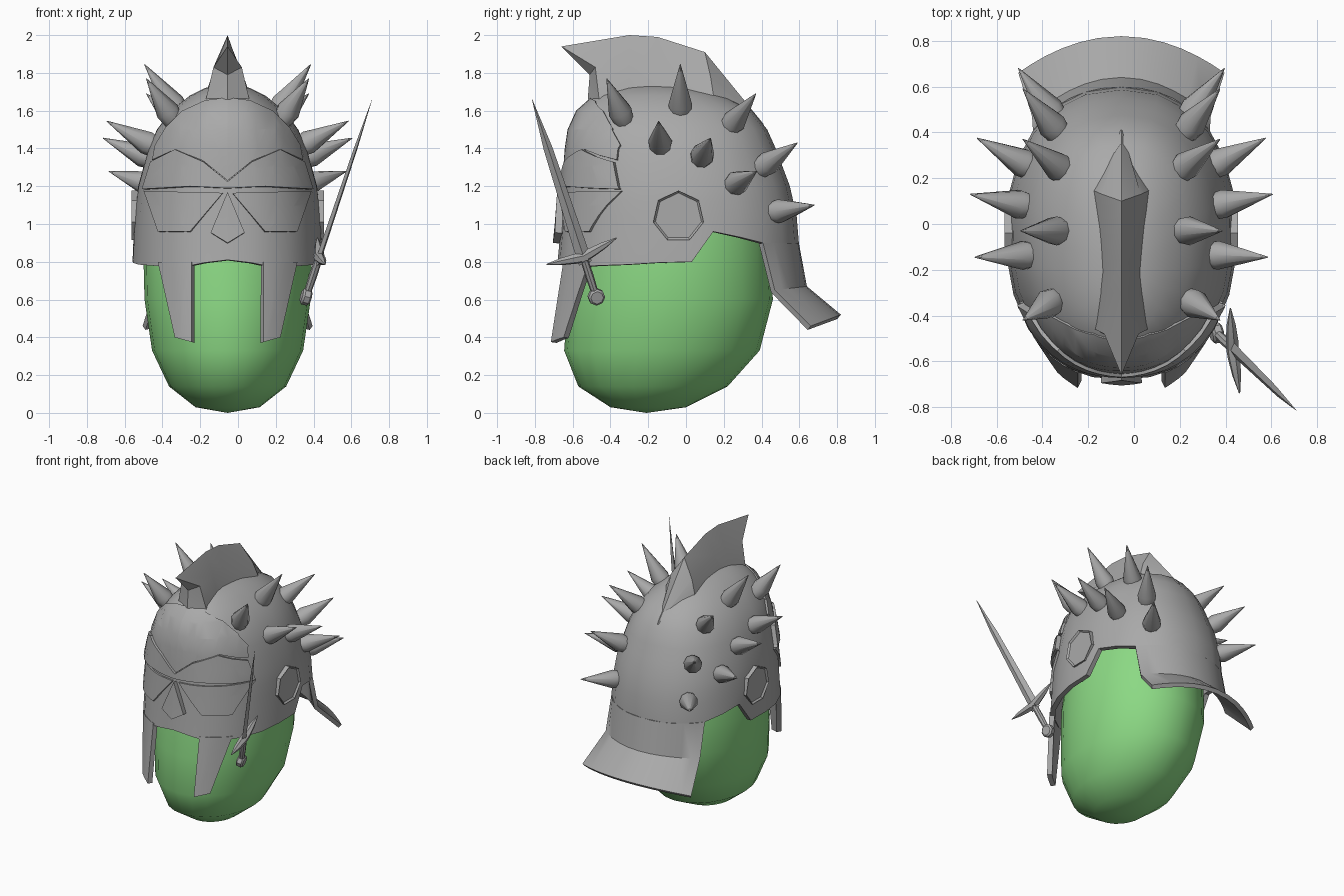
import bpy, bmesh, math
from mathutils import Vector, Matrix

if "Cube" in bpy.data.objects:
    bpy.data.objects.remove(bpy.data.objects["Cube"])

CX = -0.055   # symmetry plane of the head and helmet
N = 2.25      # squareness of the helmet cross-section


def material(name, rgb):
    m = bpy.data.materials.new(name)
    m.diffuse_color = (*rgb, 1)
    m.use_nodes = True
    m.node_tree.nodes["Principled BSDF"].inputs["Base Color"].default_value = m.diffuse_color
    return m


STEEL = material("grey_steel", (0.40, 0.40, 0.40))
GREEN = material("green_skin", (0.26, 0.69, 0.23))


def finish(name, bm, mat, offset=CX, thick=0, angle=35, recalc=True):
    """Turn a bmesh into an object, thicken it inwards and shade it."""
    if recalc:
        bmesh.ops.recalc_face_normals(bm, faces=bm.faces)
    me = bpy.data.meshes.new(name)
    bm.to_mesh(me)
    bm.free()
    ob = bpy.data.objects.new(name, me)
    bpy.context.collection.objects.link(ob)
    me.materials.append(mat)
    ob.location.x = offset
    if thick:
        mod = ob.modifiers.new("thickness", 'SOLIDIFY')
        mod.thickness, mod.offset = thick, -1
        bpy.context.view_layer.objects.active = ob
        bpy.ops.object.modifier_apply(modifier=mod.name)
    ob.data.shade_smooth()
    ob.data.set_sharp_from_angle(angle=math.radians(angle))
    return ob


# z, front y, back y, half width
HELMET = [(0.35, -.76, .60, .46), (0.8, -.68, .60, .505), (1.0, -.66, .595, .50),
          (1.2, -.645, .55, .475), (1.4, -.63, .475, .42), (1.5, -.615, .43, .375),
          (1.6, -.57, .35, .30), (1.68, -.48, .2, .20), (1.72, -.36, .05, .12)]
HEAD = [(.03, -.4, 0, .17), (.14, -.57, .22, .31), (.33, -.645, .39, .40),
        (.6, -.625, .46, .44), (.8, -.61, .45, .445), (1.1, -.56, .44, .42),
        (1.4, -.48, .34, .33), (1.55, -.35, .2, .2)]


def section(z):
    """Centre y, half depth and half width of the helmet at a height."""
    for a, b in zip(HELMET, HELMET[1:]):
        if z <= b[0] or b is HELMET[-1]:
            t = (z - a[0]) / (b[0] - a[0])
            f, k, w = (a[i] + (b[i] - a[i]) * t for i in (1, 2, 3))
            return (f + k) / 2, (k - f) / 2, w


def power(v, e):
    return math.copysign(abs(v) ** e, v)


def shell_point(deg, z):
    cy, h, w = section(z)
    t = math.radians(deg)
    return Vector((w * power(math.sin(t), 2 / N), cy - h * power(math.cos(t), 2 / N), z))


def front_y(x, z, lift):
    cy, h, w = section(z)
    r = min(abs(x) / (w + lift), 1)
    return cy - (h + lift) * (1 - r ** N) ** (1 / N)


def loft(bm, rings, closed=True):
    rows = [[bm.verts.new(p) for p in r] for r in rings]
    n = len(rows[0])
    for a, b in zip(rows, rows[1:]):
        for i in range(n if closed else n - 1):
            j = (i + 1) % n
            bm.faces.new((a[i], a[j], b[j], b[i]))
    return rows


def fan(bm, row, tip):
    t = bm.verts.new(tip)
    for i in range(len(row)):
        bm.faces.new((row[i], row[(i + 1) % len(row)], t))


# head
bm = bmesh.new()
ring = [2 * math.pi * i / 24 for i in range(24)]
rows = loft(bm, [[(w * math.sin(t), (f + k) / 2 - (k - f) / 2 * math.cos(t), z) for t in ring]
                 for z, f, k, w in HEAD])
fan(bm, rows[0], (0, -.21, 0))
fan(bm, rows[-1], (0, -.1, 1.62))
finish("head", bm, GREEN, angle=60)

# helmet dome, with a lower edge that rises behind the ears
HALF = [(0, .81), (12, .795), (24, .775), (38, .775), (52, .78), (68, .785), (82, .795),
        (94.8, .80), (104, .96), (118, .93), (132, .90), (148, .90), (164, .90)]
EDGE = HALF + [(180, .90)] + [(360 - d, z) for d, z in HALF[:0:-1]]
LEVELS = (1.04, 1.12, 1.2, 1.3, 1.4, 1.5, 1.6, 1.68, 1.72)
bm = bmesh.new()
rows = loft(bm, [[shell_point(d, z) for d, z in EDGE]] +
            [[shell_point(d, z) for d, _ in EDGE] for z in LEVELS])
fan(bm, rows[-1], (0, -.17, 1.745))
finish("helmet_dome", bm, STEEL, thick=.035)

# flared neck guard
bm = bmesh.new()
arc = [shell_point(d, .90) for d in (132, 140, 148, 156, 164, 172, 180, 188, 196, 204, 212, 220, 228)]


def guard_ring(half, yc, ye, zc, ze):
    return [(half * s, yc + (ye - yc) * s * s, zc + (ze - zc) * s * s)
            for s in (p.x / arc[0].x for p in arc)]


loft(bm, [arc, guard_ring(.39, .64, .47, .67, .65), guard_ring(.45, .82, .66, .52, .46)], False)
if sum(f.normal.y for f in bm.faces if not f.normal_update()) < 0:
    bmesh.ops.reverse_faces(bm, faces=bm.faces)
finish("neck_guard", bm, STEEL, thick=.03, recalc=False)


def plate(name, outline, lift, thick):
    """Pair of mirrored plates, given as (x, z) outlines wrapped on the helmet front."""
    for side, s in (("left", 1), ("right", -1)):
        bm = bmesh.new()
        bm.faces.new([bm.verts.new((s * x, 0, z)) for x, z in outline])
        bmesh.ops.triangulate(bm, faces=bm.faces)
        cuts = [((s * .05 * i, 0, 0), (1, 0, 0)) for i in range(1, 10)]
        cuts += [((0, 0, z), (0, 0, 1)) for z in (.6, .8, 1, 1.1, 1.2, 1.3, 1.4, 1.5, 1.6)]
        for co, no in cuts:
            bmesh.ops.bisect_plane(bm, geom=bm.verts[:] + bm.edges[:] + bm.faces[:],
                                   plane_co=co, plane_no=no, dist=1e-5)
        for v in bm.verts:
            v.co.y = front_y(v.co.x, v.co.z, lift)
        bm.normal_update()
        if sum(f.normal.y for f in bm.faces) > 0:
            bmesh.ops.reverse_faces(bm, faces=bm.faces)
        finish(f"{name}_{side}", bm, STEEL, thick=thick, recalc=False)


# face plates
plate("cheek_guard", [(.19, .80), (.19, .375), (.28, .40), (.37, .80)], .002, .035)
plate("forehead_plate", [(0, 1.23), (.13, 1.335), (.28, 1.395), (.40, 1.34), (.385, 1.42),
                         (.33, 1.51), (.24, 1.6), (.12, 1.655), (0, 1.67)], .012, .02)
plate("brow_plate", [(0, 1.19), (.2, 1.2), (.455, 1.185), (.41, 1.33), (.28, 1.395),
                     (.13, 1.33), (0, 1.225)], .026, .03)
plate("eye_panel", [(.025, 1.165), (.445, 1.175), (.37, .96), (.20, .96)], .012, .02)
plate("nose_guard", [(0, 1.17), (.09, .955), (0, .90)], .035, .04)

# seven-sided ear plates with a sunken centre
for side, s in (("left", 1), ("right", -1)):
    bm = bmesh.new()
    bmesh.ops.create_cone(bm, cap_ends=True, segments=7, radius1=.137, radius2=.137, depth=.05)
    top = max(bm.faces, key=lambda f: f.calc_center_median().z)
    bmesh.ops.inset_region(bm, faces=[top], thickness=.012)
    bmesh.ops.translate(bm, verts=top.verts, vec=(0, 0, -.012))
    phase = max((v.co for v in bm.verts), key=lambda c: c.y - abs(c.x))
    spin = Matrix.Rotation(math.atan2(phase.x, phase.y), 4, 'Z')
    turn = Matrix(((0, 0, s, s * .485), (1, 0, 0, -.04), (0, 1, 0, 1.04), (0, 0, 0, 1)))
    bm.transform(turn @ spin)
    finish(f"ear_plate_{side}", bm, STEEL, angle=20)

# crest fin: ridge, middle and base lines
RIDGE = [(-.66, 1.94), (-.3, 2.0), (-.15, 1.99), (.1, 1.91), (.41, 1.53)]
MID = [(-.48, 1.83, .075), (-.3, 1.83, .06), (-.18, 1.83, .055), (.13, 1.78, .085), (.41, 1.53, .003)]
BASE = [(-.46, 1.66, .115), (-.3, 1.68, .10), (-.22, 1.69, .09), (.15, 1.65, .13), (.40, 1.5, .003)]
bm = bmesh.new()
rows = loft(bm, [[(-b[2], b[0], b[1]), (-m[2], m[0], m[1]), (0, *r), (m[2], m[0], m[1]),
                  (b[2], b[0], b[1])] for r, m, b in zip(RIDGE, MID, BASE)])
mid, low = bm.verts.new((0, -.51, 1.79)), bm.verts.new((0, -.52, 1.66))
a = rows[0]
for tri in ((a[1], a[2], mid), (a[2], a[3], mid), (a[0], a[1], mid), (a[3], a[4], mid),
            (a[0], mid, low), (mid, a[4], low), (a[0], low, a[4])):
    bm.faces.new(tri)
bm.faces.new(rows[-1])
finish("crest", bm, STEEL, angle=25)


def tube(bm, start, end, profile, sides, wide=None, flat=1.0):
    """Pointed or blunt solid along a line; profile is (fraction, radius)."""
    start, end = Vector(start), Vector(end)
    d = (end - start).normalized()
    u = Vector(wide) if wide else d.orthogonal()
    u = (u - d * u.dot(d)).normalized()
    v = d.cross(u)
    rows = loft(bm, [[start.lerp(end, t) + (u * math.cos(q) + v * math.sin(q) * flat) * r
                      for q in (2 * math.pi * i / sides for i in range(sides))]
                     for t, r in profile])
    bm.faces.new(rows[0])
    bm.faces.new(rows[-1])


# spikes: base and tip of each on one side
SPIKES = [((.29, -.33, 1.55), (.43, -.42, 1.77)), ((.25, -.03, 1.58), (.44, -.03, 1.845)),
          ((.37, -.135, 1.40), (.64, -.145, 1.545)), ((.39, .075, 1.34), (.66, .13, 1.455)),
          ((.24, .22, 1.5), (.43, .37, 1.69)), ((.38, .24, 1.2), (.63, .375, 1.28)),
          ((.27, .39, 1.29), (.43, .59, 1.43)), ((.28, .45, 1.06), (.45, .68, 1.10))]
for n, (p, q) in enumerate(SPIKES, 1):
    for side, s in (("left", 1), ("right", -1)):
        bm = bmesh.new()
        tube(bm, (s * p[0], *p[1:]), (s * q[0], *q[1:]), [(-.1, .05), (.0, .053), (.22, .064), (1, .002)], 9)
        finish(f"spike_{n}_{side}", bm, STEEL, angle=50)

# sword hung on the cheek
POMMEL, TIP = Vector((.36, -.475, .615)), Vector((.71, -.815, 1.66))
CROSS = Vector((.04, -.37, -.14))
HILT = POMMEL.lerp(TIP, .2)
bm = bmesh.new()
tube(bm, POMMEL.lerp(TIP, .17), TIP, [(0, .036), (.12, .036), (.7, .024), (1, .001)], 4, CROSS, .4)
finish("sword_blade", bm, STEEL, 0, angle=20)
bm = bmesh.new()
tube(bm, POMMEL, HILT, [(0, .018), (.5, .022), (1, .02)], 8)
finish("sword_grip", bm, STEEL, 0)
bm = bmesh.new()
side = CROSS.cross(TIP - POMMEL)
tube(bm, POMMEL - side.normalized() * .025, POMMEL + side.normalized() * .025,
     [(0, .034), (.2, .045), (.8, .045), (1, .034)], 8)
finish("sword_pommel", bm, STEEL, 0)
bm = bmesh.new()
up = (TIP - POMMEL).normalized()
for s in (1, -1):
    tube(bm, HILT, HILT + CROSS * .5 * s + up * .035, [(-.1, .028), (.2, .028), (.6, .02), (1, .003)], 6, up)
finish("sword_guard", bm, STEEL, 0)
